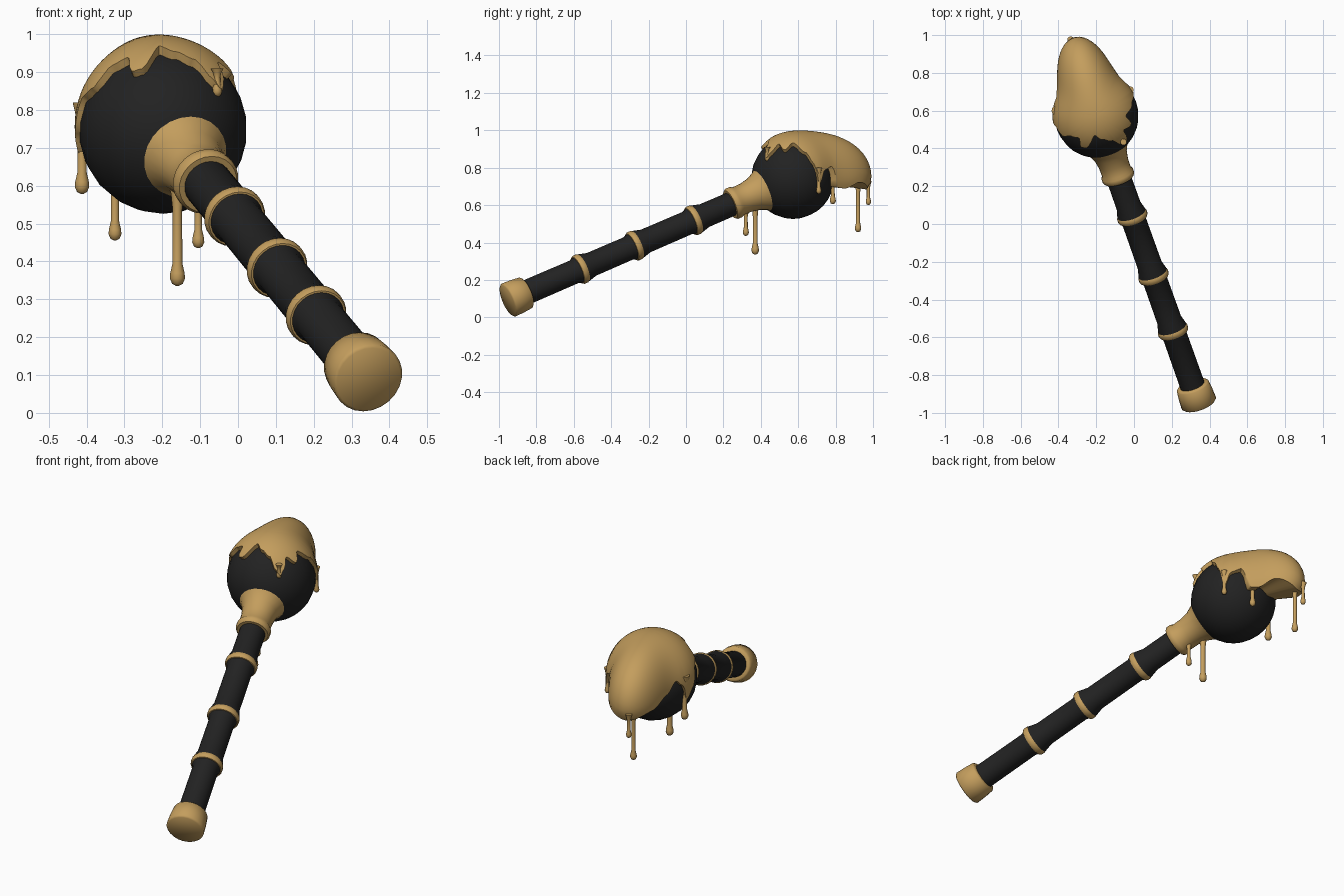
import bpy, bmesh, math
from mathutils import Vector

cube = bpy.data.objects.get("Cube")
if cube:
    bpy.data.objects.remove(cube)


def material(name, rgb):
    m = bpy.data.materials.new(name)
    m.use_nodes = True
    m.diffuse_color = (*rgb, 1)
    m.node_tree.nodes["Principled BSDF"].inputs["Base Color"].default_value = (*rgb, 1)
    return m


GOLD = material("honey gold", (0.55, 0.34, 0.11))
BLACK = material("charcoal black", (0.016, 0.016, 0.016))

BASE = Vector((0.345, -0.954, 0.09))
HEAD = Vector((-0.198, 0.572, 0.748))
AXIS = (HEAD - BASE).normalized()
TILT = AXIS.to_track_quat('Z', 'Y')


def finish(name, bm, mat, angle=50):
    bmesh.ops.recalc_face_normals(bm, faces=bm.faces)
    mesh = bpy.data.meshes.new(name)
    bm.to_mesh(mesh)
    bm.free()
    mesh.materials.append(mat)
    ob = bpy.data.objects.new(name, mesh)
    bpy.context.collection.objects.link(ob)
    bpy.ops.object.select_all(action='DESELECT')
    ob.select_set(True)
    bpy.context.view_layer.objects.active = ob
    bpy.ops.object.shade_smooth_by_angle(angle=math.radians(angle))
    return ob


def skin(bm, rings):
    """Bridge equal-length closed rings of points and cap both ends."""
    rows = [[bm.verts.new(p) for p in ring] for ring in rings]
    n = len(rows[0])
    for a, b in zip(rows, rows[1:]):
        for i in range(n):
            j = (i + 1) % n
            bm.faces.new((a[i], a[j], b[j], b[i]))
    bm.faces.new(rows[0])
    bm.faces.new(rows[-1])


def lathe(name, profile, mat, origin=BASE, turn=TILT, n=24):
    """Revolve (radius, distance) pairs around an axis."""
    bm = bmesh.new()
    skin(bm, [[origin + turn @ Vector((r * math.cos(k * math.tau / n),
                                       r * math.sin(k * math.tau / n), t))
               for k in range(n)] for r, t in profile])
    return finish(name, bm, mat)


# Handle: pommel, shaft flaring behind each node, gold node rings
lathe("pommel_cap", [(0.088, 0), (0.096, 0.008), (0.094, 0.06),
                     (0.089, 0.108), (0.08, 0.116), (0.06, 0.116)], GOLD)
nodes = [0.451, 0.783, 1.144]
shaft = [(0.066, 0.1)]
for t in nodes:
    shaft += [(0.065, t - 0.04), (0.078, t - 0.008), (0.078, t + 0.014), (0.066, t + 0.06)]
lathe("shaft", shaft + [(0.065, 1.45)], BLACK)
for i, t in enumerate(nodes):
    lathe(f"node_ring_{i + 1}", [(0.064, t - 0.024), (0.077, t - 0.022), (0.082, t - 0.012),
                                 (0.082, t + 0.004), (0.077, t + 0.012)], GOLD)

# Collar with a rolled lip, flaring onto the head
lathe("collar", [(0.064, 1.365), (0.08, 1.365), (0.088, 1.376), (0.088, 1.396),
                 (0.08, 1.41), (0.081, 1.46), (0.09, 1.51), (0.108, 1.55),
                 (0.126, 1.575), (0.1, 1.6)], GOLD)

# Round head
bm = bmesh.new()
bmesh.ops.create_uvsphere(bm, u_segments=24, v_segments=16, radius=0.222)
bmesh.ops.rotate(bm, verts=bm.verts, matrix=TILT.to_matrix())
bmesh.ops.translate(bm, verts=bm.verts, vec=HEAD)
finish("head", bm, BLACK)

# Honey coat: polar angle of the dripping edge at each heading, in degrees
EDGE = [(0, 40), (20, 56), (30, 72), (38, 100), (47, 80), (60, 76), (70, 102),
        (78, 102), (88, 94), (106, 99), (125, 94), (140, 86), (155, 74), (165, 82),
        (174, 106), (184, 92), (197, 68), (210, 62), (218, 45), (232, 38),
        (244, 50), (252, 48), (264, 25), (285, 32), (303, 40), (311, 56),
        (317, 64), (324, 56), (332, 42), (346, 52), (360, 40)]
POINT = math.radians(106)
FORWARD = Vector((math.cos(POINT), math.sin(POINT), 0))
SIDE = Vector((-FORWARD.y, FORWARD.x, 0))


def edge(phi):
    for (a, ea), (b, eb) in zip(EDGE, EDGE[1:]):
        if a <= phi <= b:
            f = (phi - a) / (b - a)
            return math.radians(ea + (eb - ea) * f * f * (3 - 2 * f))


def direction(phi, theta):
    p = math.radians(phi)
    return Vector((math.sin(theta) * math.cos(p), math.sin(theta) * math.sin(p), math.cos(theta)))


def coat_radius(d):
    """Sphere drawn out to a point at the back."""
    across = math.degrees(math.asin(max(-1, min(1, d.dot(SIDE)))))
    rise = math.degrees(math.atan2(d.z, d.dot(FORWARD)))
    rise *= 0.58 if rise > 0 else 1.0
    bulge = math.exp(-(across ** 2 + rise ** 2) / 27 ** 2)
    return 0.233 + 0.012 * max(d.z, 0) + 0.2 * bulge


bm = bmesh.new()
N, ROWS = 120, 22
headings = [k * 360 / N for k in range(N)]
rings = []
for row in range(1, ROWS + 1):
    ring = []
    for phi in headings:
        d = direction(phi, edge(phi) * row / ROWS)
        ring.append(HEAD + d * coat_radius(d))
    rings.append(ring)
rings.append([HEAD + direction(p, edge(p) + 0.03) * 0.205 for p in headings])
skin(bm, rings)
# open the inner end, which lies inside the head
bm.faces.ensure_lookup_table()
bmesh.ops.delete(bm, geom=[bm.faces[-1]], context='FACES_ONLY')
finish("honey_coat", bm, GOLD, 60)

# Hanging drips: x, y, top, bottom, bulb radius
DRIPS = [(-0.412, 0.60, 0.82, 0.578, 0.019), (-0.325, 0.92, 0.75, 0.455, 0.017),
         (-0.335, 0.975, 0.73, 0.60, 0.014), (-0.15, 0.785, 0.74, 0.605, 0.016),
         (-0.02, 0.71, 0.80, 0.66, 0.014), (-0.055, 0.434, 0.91, 0.835, 0.013),
         (-0.16, 0.37, 0.62, 0.335, 0.020), (-0.105, 0.32, 0.58, 0.435, 0.016)]
UPRIGHT = Vector((0, 0, 1)).to_track_quat('Z', 'Y')
for i, (x, y, top, low, r) in enumerate(DRIPS):
    h = top - low
    bulb = [(0.15, 0), (0.7, r * 0.3), (1, r), (0.95, r * 1.7), (0.65, r * 3)]
    neck = [(0.62, h * 0.7), (0.85, h * 0.85), (1.3, h)]
    lathe(f"drip_{i + 1}", [(r * k, t) for k, t in bulb + neck], GOLD,
          Vector((x, y, low)), UPRIGHT, 12)
